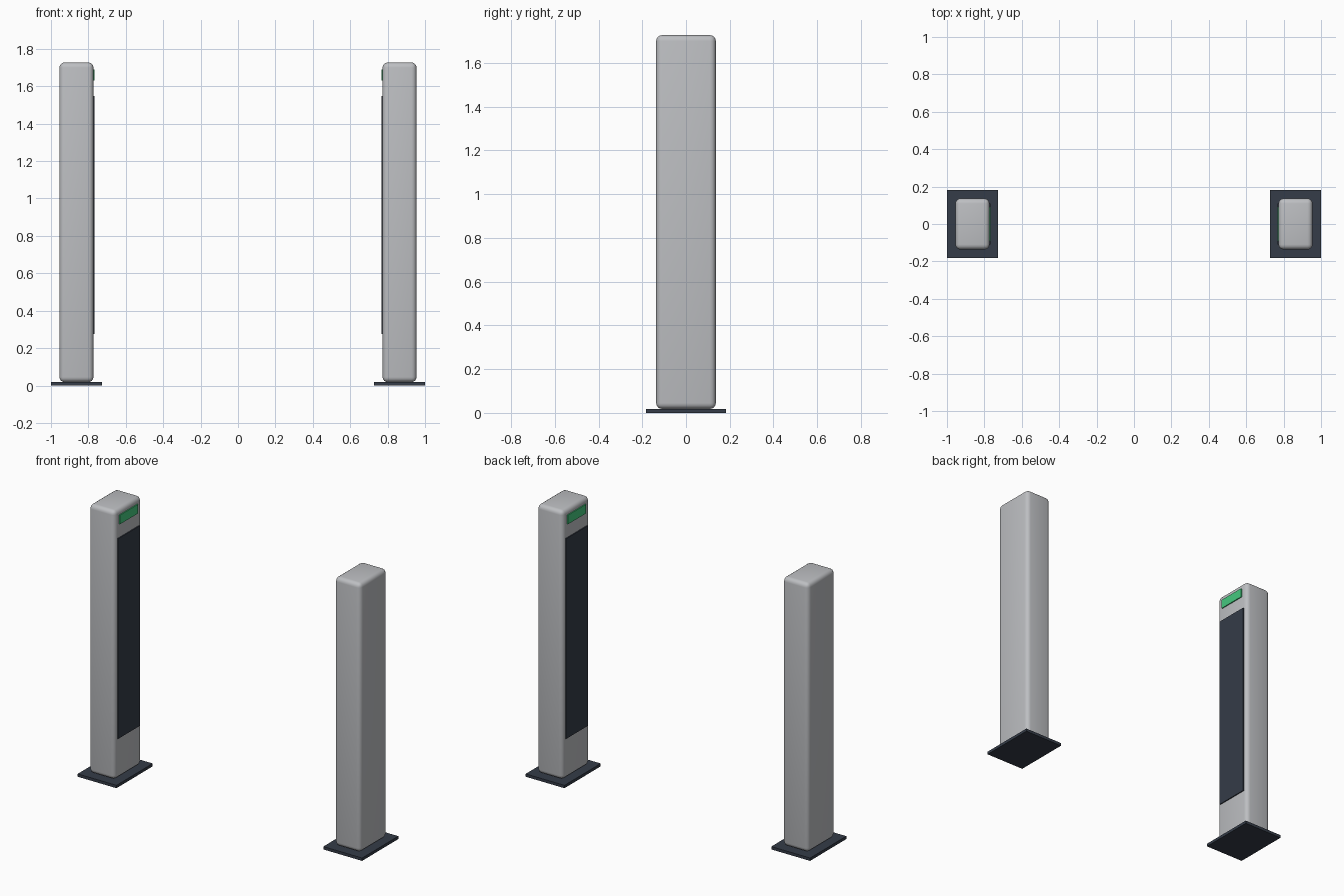
import bpy

if "Cube" in bpy.data.objects:
    bpy.data.objects.remove(bpy.data.objects["Cube"])


def make_material(name, color):
    m = bpy.data.materials.new(name)
    m.diffuse_color = (*color, 1.0)
    m.use_nodes = True
    m.node_tree.nodes["Principled BSDF"].inputs["Base Color"].default_value = m.diffuse_color
    return m


GREY = make_material("light_grey", (0.51, 0.52, 0.54))
DARK = make_material("dark_slate", (0.035, 0.045, 0.065))
GREEN = make_material("signal_green", (0.06, 0.58, 0.21))


def box(name, x, y, z, mat, bevel=0.0):
    """Box from (min, max) ranges on each axis, optionally rounded."""
    ranges = (x, y, z)
    bpy.ops.mesh.primitive_cube_add(size=1, location=[(a + b) / 2 for a, b in ranges])
    ob = bpy.context.object
    ob.name = name
    ob.scale = [abs(b - a) for a, b in ranges]
    bpy.ops.object.transform_apply(location=False, rotation=False, scale=True)
    ob.data.materials.append(mat)
    if bevel:
        mod = ob.modifiers.new("rounded_edges", 'BEVEL')
        mod.width = bevel
        mod.segments = 4
        bpy.ops.object.modifier_apply(modifier=mod.name)
        bpy.ops.object.shade_smooth_by_angle(angle=0.6)
    return ob


# Two mirrored posts; panels face each other
for side, s in (("left", -1), ("right", 1)):
    cx = s * 0.8636
    inner = cx - s * 0.0909
    plate_x = (inner - s * 0.0065, inner + s * 0.003)
    box(side + "_base_plate", (cx - 0.1364, cx + 0.1364), (-0.182, 0.182), (0, 0.0182), DARK)
    box(side + "_post", (cx - 0.0909, cx + 0.0909), (-0.1364, 0.1364), (0.0182, 1.727), GREY, 0.027)
    box(side + "_inner_panel", plate_x, (-0.109, 0.109), (0.275, 1.547), DARK)
    box(side + "_indicator_light", plate_x, (-0.09, 0.09), (1.632, 1.69), GREEN)
